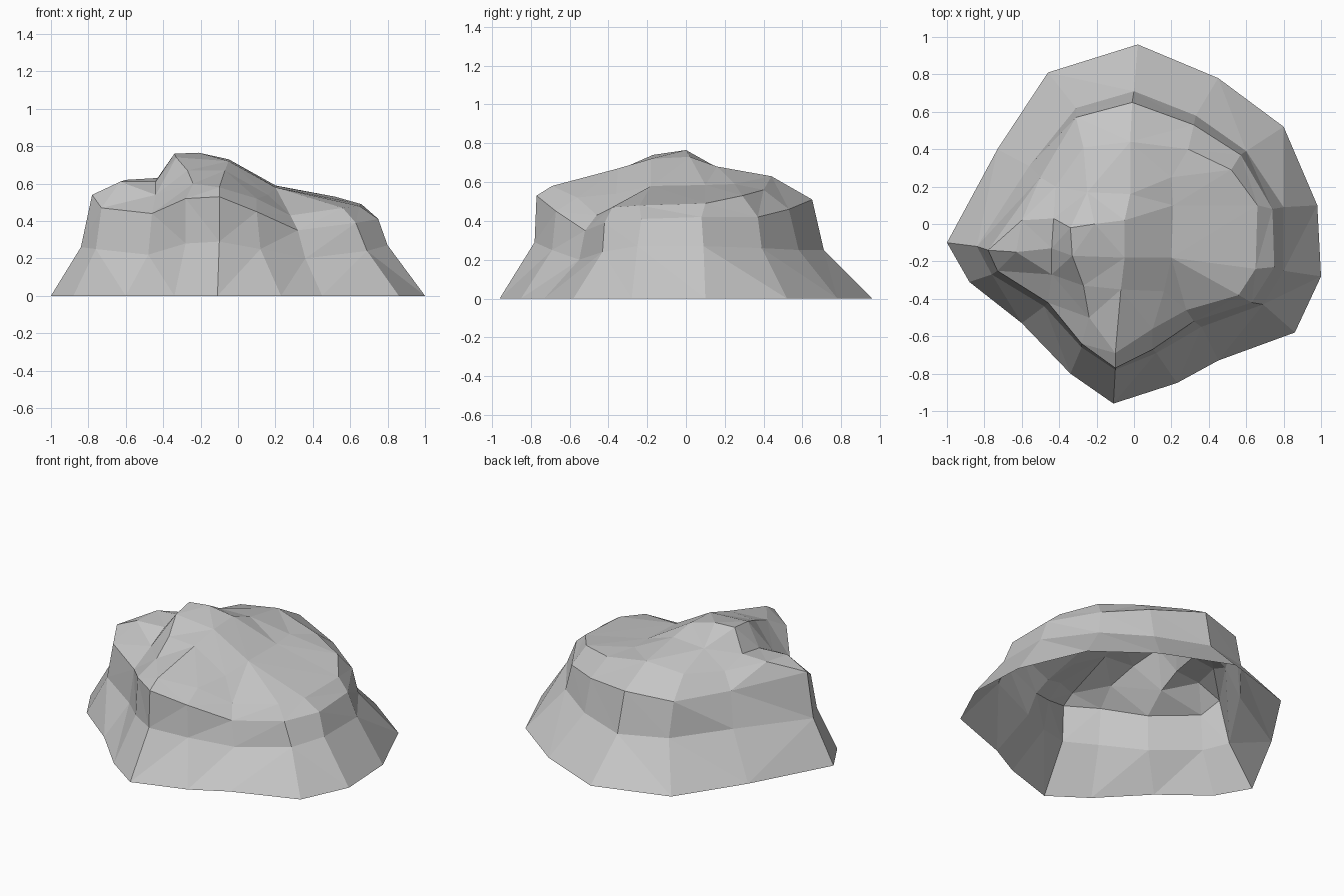
import bpy, bmesh
from mathutils import Vector
from mathutils.geometry import delaunay_2d_cdt

# Ground outline, counted clockwise from the back
base = [(0.02, 0.96, 0), (0.45, 0.78, 0), (0.80, 0.52, 0), (0.98, 0.10, 0), (1.0, -0.28, 0),
        (0.86, -0.58, 0), (0.45, -0.73, 0), (0.23, -0.85, 0), (-0.11, -0.96, 0), (-0.34, -0.80, 0),
        (-0.60, -0.53, 0), (-0.88, -0.31, 0), (-1.0, -0.10, 0), (-0.73, 0.40, 0), (-0.46, 0.81, 0)]

# Top of the sloping skirt
waist = [(0.0, 0.71, 0.25), (0.33, 0.58, 0.25), (0.60, 0.39, 0.26), (0.80, 0.09, 0.27), (0.80, -0.25, 0.27),
         (0.69, -0.43, 0.24), (0.36, -0.55, 0.20), (0.12, -0.69, 0.25), (-0.10, -0.78, 0.29), (-0.28, -0.66, 0.28),
         (-0.48, -0.44, 0.22), (-0.76, -0.27, 0.25), (-0.84, -0.12, 0.26), (-0.56, 0.31, 0.28), (-0.31, 0.62, 0.27)]

# Top of the steep wall
rim = [(-0.01, 0.65, 0.51), (0.32, 0.53, 0.46), (0.57, 0.37, 0.42), (0.74, 0.08, 0.42), (0.75, -0.23, 0.41),
       (0.63, -0.42, 0.39), (0.32, -0.52, 0.35), (0.10, -0.67, 0.45), (-0.10, -0.77, 0.53), (-0.28, -0.64, 0.52),
       (-0.46, -0.42, 0.44), (-0.73, -0.25, 0.47), (-0.78, -0.14, 0.54), (-0.50, 0.25, 0.49), (-0.31, 0.57, 0.49)]

# Bevelled shoulder
shoulder = [(-0.02, 0.44, 0.63), (0.29, 0.40, 0.56), (0.52, 0.29, 0.53), (0.66, 0.10, 0.49), (0.65, -0.24, 0.48),
            (0.56, -0.38, 0.47), (0.28, -0.46, 0.43), (0.10, -0.56, 0.52), (-0.10, -0.69, 0.58), (-0.24, -0.50, 0.60),
            (-0.44, -0.27, 0.54), (-0.63, -0.15, 0.61), (-0.60, 0.02, 0.62), (-0.42, 0.20, 0.58), (-0.27, 0.41, 0.60)]

# Summit ridge and the notch beside it
summit = [(-0.34, -0.02, 0.76), (-0.21, 0.0, 0.765), (-0.05, 0.02, 0.73), (0.21, 0.10, 0.585),
          (-0.33, -0.17, 0.74), (-0.05, -0.18, 0.72), (0.20, -0.18, 0.58), (-0.07, -0.35, 0.67),
          (-0.27, -0.33, 0.67), (-0.02, 0.16, 0.68), (-0.25, 0.17, 0.67), (-0.43, 0.03, 0.63),
          (-0.44, -0.13, 0.61), (0.16, -0.36, 0.54), (0.20, 0.25, 0.59)]

bm = bmesh.new()
rings = [[bm.verts.new(p) for p in ring] for ring in (base, waist, rim, shoulder)]
n = len(base)

# Walls between neighbouring outlines
for low, high in zip(rings, rings[1:]):
    for i in range(n):
        j = (i + 1) % n
        bm.faces.new((low[i], high[i], high[j], low[j]))

# Faceted cap over the shoulder
cap = rings[-1] + [bm.verts.new(p) for p in summit]
edges = [(i, (i + 1) % n) for i in range(n)]
result = delaunay_2d_cdt([Vector(v.co[:2]) for v in cap], edges, [], 1, 1e-5)
for tri in result[2]:
    bm.faces.new([cap[result[3][k][0]] for k in tri])

# Split the bent wall panels into flat facets
bmesh.ops.triangulate(bm, faces=[f for f in bm.faces if len(f.verts) > 3], quad_method='SHORT_EDGE')
bmesh.ops.recalc_face_normals(bm, faces=bm.faces)
if sum(f.normal.z * f.calc_area() for f in bm.faces) < 0:
    bmesh.ops.reverse_faces(bm, faces=bm.faces)

mesh = bpy.data.meshes.new("rock")
bm.to_mesh(mesh)
bm.free()
stone = bpy.data.materials.new("pale grey stone")
stone.diffuse_color = (0.56, 0.56, 0.56, 1)
mesh.materials.append(stone)
rock = bpy.data.objects.new("rock", mesh)
bpy.context.collection.objects.link(rock)
